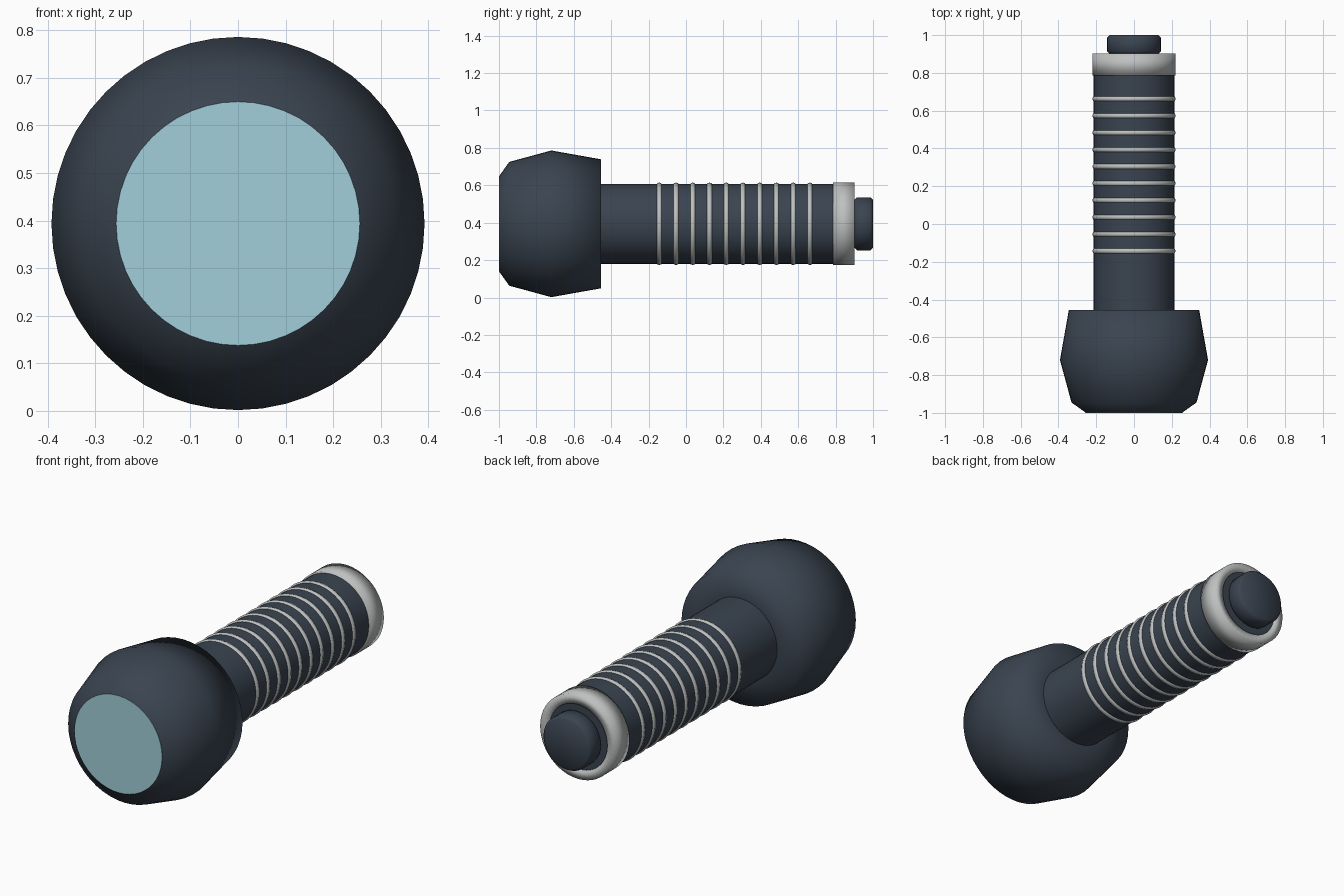
import bpy
import bmesh
import math

if "Cube" in bpy.data.objects:
    bpy.data.objects.remove(bpy.data.objects["Cube"])

AXIS_Z = 0.394  # height of the long axis
SEGS = 48


def material(name, rgb):
    m = bpy.data.materials.new(name)
    m.diffuse_color = (*rgb, 1.0)
    m.use_nodes = True
    m.node_tree.nodes["Principled BSDF"].inputs["Base Color"].default_value = m.diffuse_color
    return m


DARK = material("dark slate", (0.042, 0.057, 0.080))
GREY = material("light grey", (0.52, 0.53, 0.53))
GLASS = material("pale blue glass", (0.36, 0.62, 0.70))


def lathe(name, profile, mat, closed=False, angle=40):
    """Spin (y, radius) points around the long axis."""
    bm = bmesh.new()
    rings = []
    for y, r in profile:
        if r == 0:
            rings.append([bm.verts.new((0, y, AXIS_Z))] * SEGS)
            continue
        rings.append([bm.verts.new((r * math.sin(2 * math.pi * i / SEGS), y,
                                    AXIS_Z + r * math.cos(2 * math.pi * i / SEGS)))
                      for i in range(SEGS)])
    pairs = list(zip(rings, rings[1:]))
    if closed:
        pairs.append((rings[-1], rings[0]))
    for a, b in pairs:
        for i in range(SEGS):
            j = (i + 1) % SEGS
            corners = list(dict.fromkeys((a[i], a[j], b[j], b[i])))
            bm.faces.new(corners)
    bmesh.ops.recalc_face_normals(bm, faces=bm.faces)
    mesh = bpy.data.meshes.new(name)
    bm.to_mesh(mesh)
    bm.free()
    mesh.materials.append(mat)
    ob = bpy.data.objects.new(name, mesh)
    bpy.context.collection.objects.link(ob)
    bpy.ops.object.select_all(action='DESELECT')
    ob.select_set(True)
    bpy.context.view_layer.objects.active = ob
    bpy.ops.object.shade_smooth_by_angle(angle=math.radians(angle))
    return ob


# Flared lamp head, softly shaded all the way round its back shoulder
lathe("lamp_head", [(-0.999, 0.255), (-0.945, 0.331), (-0.72, 0.392),
                    (-0.455, 0.345), (-0.455, 0.2)], DARK, angle=120)

# Flat lens filling the front opening
lathe("lens", [(-1.0, 0), (-1.0, 0.256), (-0.994, 0.256), (-0.994, 0)], GLASS)

# Handle tube
lathe("handle", [(-0.47, 0), (-0.47, 0.214), (0.895, 0.214), (0.895, 0)], DARK)

# Ten rounded grip rings
for k in range(10):
    y = -0.143 + k * 0.0895
    section = [(y + 0.016 * math.cos(t * math.pi / 4),
                0.205 + 0.016 * math.sin(t * math.pi / 4)) for t in range(8)]
    lathe(f"grip_ring_{k + 1}", section, GREY, closed=True, angle=60)

# Metal collar at the tail
lathe("tail_collar", [(0.787, 0.2), (0.787, 0.221), (0.902, 0.221), (0.902, 0.172),
                      (0.89, 0.172)], GREY, closed=True, angle=120)

# Push button with a bevelled rim
lathe("tail_button", [(0.88, 0), (0.9, 0.128), (0.914, 0.142), (0.986, 0.142),
                      (1.0, 0.128), (1.0, 0)], DARK, angle=50)
